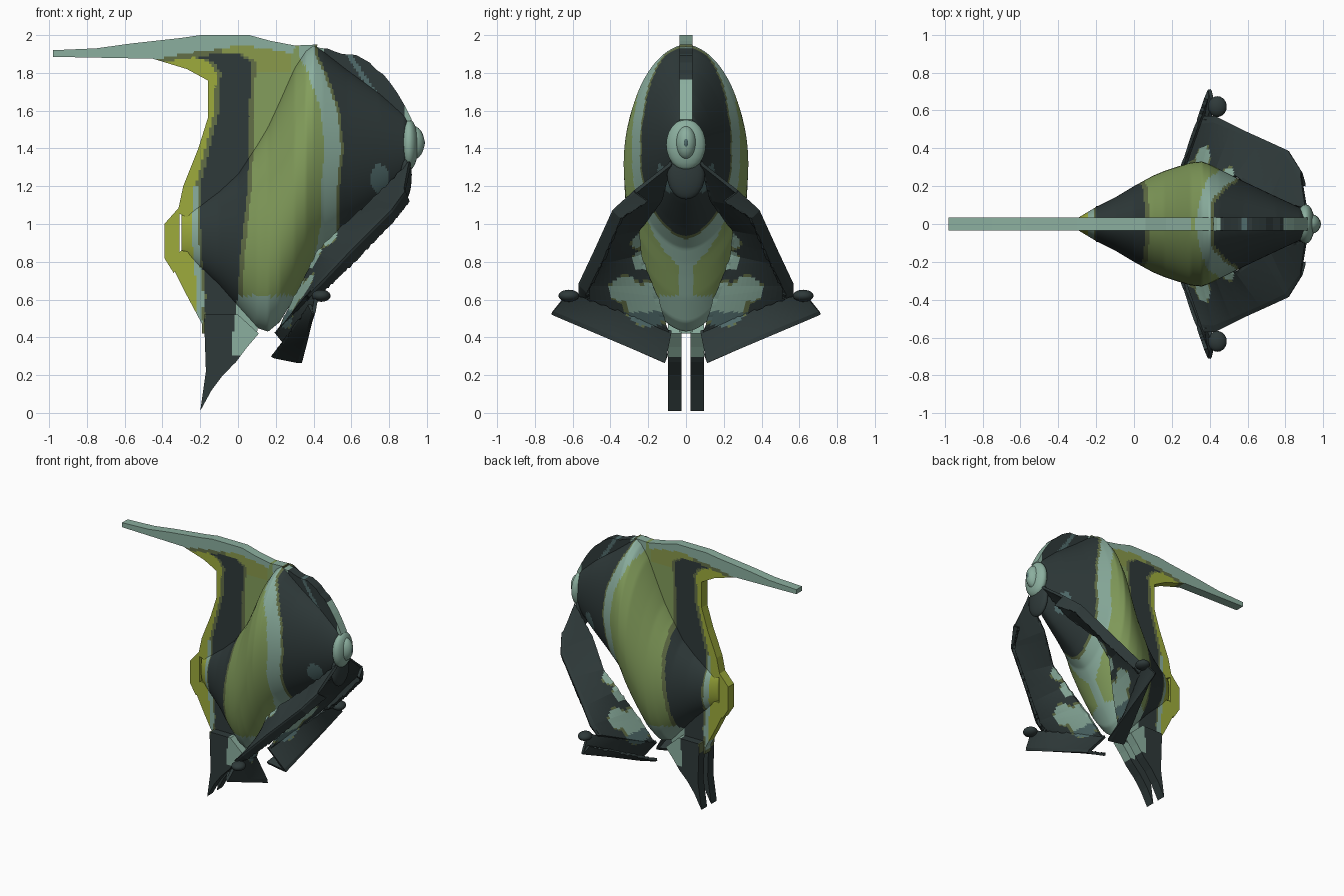
import bpy, bmesh, math, random
from mathutils import Vector

random.seed(4)
if "Cube" in bpy.data.objects:
    bpy.data.objects.remove(bpy.data.objects["Cube"])


# Colours
def material(name, rgb):
    mat = bpy.data.materials.new(name)
    mat.use_nodes = True
    colour = [(c / 255) ** 2.2 for c in rgb] + [1]
    mat.diffuse_color = colour
    mat.node_tree.nodes["Principled BSDF"].inputs["Base Color"].default_value = colour
    return mat


MATS = [material("charcoal", (50, 60, 60)), material("leaf green", (130, 156, 92)),
        material("pale teal", (138, 173, 157)), material("yellow green", (156, 170, 62)),
        material("dull olive", (98, 110, 72)), material("slate blue", (82, 108, 108)),
        material("moss green", (136, 152, 76))]
DARK, GREEN, TEAL, YELLOW, OLIVE, SLATE, MOSS = range(7)


def lerp(table, t):
    """Piecewise linear lookup in rows of (key, value, ...)."""
    if t <= table[0][0]:
        return table[0][1:]
    for a, b in zip(table, table[1:]):
        if t <= b[0]:
            f = (t - a[0]) / (b[0] - a[0])
            return tuple(p + (q - p) * f for p, q in zip(a[1:], b[1:]))
    return table[-1][1:]


# Stripe edges by height: start of dark band, end of dark band, end of green band
STRIPES = [(.4, -.18, -.03, .12), (.62, -.17, 0, .3), (.8, -.19, .01, .4), (1, -.2, .03, .44),
           (1.2, -.2, .05, .44), (1.4, -.15, .06, .46), (1.6, -.1, .06, .44),
           (1.8, -.09, .07, .37), (1.86, -.13, .07, .34), (1.9, -.27, .0, .32)]
# Lower edge of the pale top rim of the dorsal fin
RIM = [(-.5, 1.86), (-.35, 1.89), (-.15, 1.92), (0, 1.945), (.15, 1.93), (.3, 1.9)]


def stripes(p):
    x, y, z = p
    d, g, t = lerp(STRIPES, z)
    rim = lerp(RIM, x)[0]
    if math.hypot((x - .75) / .05, (z - 1.24) / .075) < 1 and abs(y) > .04:
        return SLATE
    if x < .3 and z > rim:
        return TEAL
    if x < .05 and z > min(rim - .025, 1.9):
        return MOSS if x > -.08 else OLIVE
    if z < .62 and x > g:
        return TEAL
    edge, wide = (TEAL, .045) if z < 1.2 else (OLIVE, .025)
    green = MOSS if z > 1.8 and x < .28 else GREEN
    bands = [(d - wide, YELLOW), (d - .012, edge), (d, OLIVE), (g, DARK), (g + .022, OLIVE),
             (t, green), (t + .085, TEAL), (t + .1, OLIVE)]
    return next((c for end, c in bands if x < end), DARK)


FIN_PATCHES = [(.28, .2, .59, .125), (.37, .33, .66, .075), (.49, .25, .92, .05),
               (.41, .23, .82, .06)]


def fin_paint(p):
    q = Vector((p.x, abs(p.y), p.z))
    d = min((q - Vector(c[:3])).length / c[3] for c in FIN_PATCHES)
    if d < 1.1 and q.z < .54:
        return SLATE
    return TEAL if d < 1 else OLIVE if d < 1.12 else DARK


def crest_paint(p):
    on_rim = abs(p.y) < .034
    if p.x < .45 or p.x > (.79 if on_rim else .885):
        return TEAL
    return SLATE if math.sin(p.x * 45 + p.z * 30) > .75 else DARK


def finish(name, bm, paint, smooth=False):
    bmesh.ops.recalc_face_normals(bm, faces=bm.faces)
    for f in bm.faces:
        f.material_index = paint(f.calc_center_median())
        f.smooth = smooth
    mesh = bpy.data.meshes.new(name)
    bm.to_mesh(mesh)
    bm.free()
    for m in MATS:
        mesh.materials.append(m)
    ob = bpy.data.objects.new(name, mesh)
    bpy.context.collection.objects.link(ob)
    return ob


def mirror(ob):
    mod = ob.modifiers.new("Mirror", "MIRROR")
    mod.use_axis = (False, True, False)


def plate(name, profile, y0, y1, paint, step=.014):
    """Upright plate from an x-z outline, cut into fine cells for the stripes."""
    bm = bmesh.new()
    face = bm.faces.new([bm.verts.new((x, y0, z)) for x, z in profile])
    out = bmesh.ops.extrude_face_region(bm, geom=[face])
    for v in out["geom"]:
        if isinstance(v, bmesh.types.BMVert):
            v.co.y = y1
    bmesh.ops.triangulate(bm, faces=bm.faces)
    for axis in (0, 2):
        lo = min(v.co[axis] for v in bm.verts)
        hi = max(v.co[axis] for v in bm.verts)
        normal = [0, 0, 0]
        normal[axis] = 1
        for i in range(1, int((hi - lo) / step) + 1):
            at = [0, 0, 0]
            at[axis] = lo + i * step
            bmesh.ops.bisect_plane(bm, geom=bm.verts[:] + bm.edges[:] + bm.faces[:],
                                   plane_co=at, plane_no=normal)
    return finish(name, bm, paint)


def sheet(name, rows, thick, along, across, rough):
    """Thin mirrored sheet lofted through rows of points."""
    def sample(row, t):
        return lerp([(i / (len(row) - 1), *p) for i, p in enumerate(row)], t)
    bm = bmesh.new()
    grid = []
    for i in range(along + 1):
        cross = [sample(r, i / along) for r in rows]
        grid.append([bm.verts.new(Vector(sample(cross, j / across))) for j in range(across + 1)])
        for v in (grid[-1][0], grid[-1][-1]):
            v.co.z += random.uniform(-rough, rough)
    for a, b in zip(grid, grid[1:]):
        for j in range(across):
            bm.faces.new((a[j], a[j + 1], b[j + 1], b[j]))
    ob = finish(name, bm, fin_paint)
    mod = ob.modifiers.new("Thickness", "SOLIDIFY")
    mod.thickness = thick
    mod.offset = 0
    mirror(ob)


def ball(name, centre, radii, colour):
    bm = bmesh.new()
    bmesh.ops.create_uvsphere(bm, u_segments=20, v_segments=12, radius=1)
    for v in bm.verts:
        v.co = [c + r * k for c, r, k in zip(centre, radii, v.co)]
    return finish(name, bm, lambda p: colour, True)


# Body: rounded rings along x (x, bottom, top, half width)
BODY = [(-.3, .84, 1.06, .03), (-.2, .76, 1.11, .09), (-.1, .67, 1.18, .14), (0, .56, 1.27, .2),
        (.1, .45, 1.42, .255), (.16, .43, 1.52, .28), (.22, .48, 1.65, .3), (.3, .61, 1.83, .325),
        (.36, .72, 1.92, .33), (.4, .79, 1.95, .315), (.45, .87, 1.92, .29), (.58, .98, 1.82, .225),
        (.75, 1.11, 1.7, .145), (.88, 1.22, 1.59, .085), (.92, 1.3, 1.53, .05)]
bm = bmesh.new()
rings, COUNT, SIDES = [], 150, 88
for i in range(COUNT + 1):
    x = -.3 + 1.22 * i / COUNT
    lo, hi, w = lerp(BODY, x)
    rings.append([bm.verts.new((x, w * math.sin(a) * abs(math.sin(a)) ** .1,
                                (lo + hi) / 2 + (hi - lo) / 2 * math.cos(a)))
                  for a in (math.tau * k / SIDES for k in range(SIDES))])
for a, b in zip(rings, rings[1:]):
    for k in range(SIDES):
        n = (k + 1) % SIDES
        bm.faces.new((a[k], a[n], b[n], b[k]))
bm.faces.new(rings[0])
bm.faces.new(rings[-1])
finish("body", bm, stripes, True)

# Fins on the centre line
plate("dorsal_fin", [(-.98, 1.885), (-.98, 1.92), (-.75, 1.93), (-.57, 1.955), (-.3, 1.985),
                     (-.2, 2), (.06, 2), (.17, 1.97), (.3, 1.945), (.42, 1.95), (.4, 1.7),
                     (.2, 1.45), (0, 1.12), (-.24, 1.02), (-.32, 1.06), (-.29, 1.2), (-.21, 1.4),
                     (-.16, 1.56), (-.16, 1.76), (-.27, 1.82), (-.45, 1.875)],
      -.035, .035, stripes)
plate("tail_fin", [(-.31, 1.09), (-.39, 1), (-.39, .82), (-.34, .74), (-.31, .82)],
      -.035, .035, lambda p: YELLOW)
plate("anal_fin", [(-.3, .86), (-.36, .8), (-.27, .62), (-.19, .47), (-.19, .42), (.1, .42),
                   (.12, .55), (-.1, .74), (-.25, .85)], -.035, .035, stripes)
crest = [(.4 + .52 * t, 1.95 - .13 * t - .26 * t ** 4 + random.uniform(-.012, .012))
         for t in (i / 14 for i in range(15))]
plate("crest", crest + [(.88, 1.5), (.6, 1.75), (.42, 1.88)], -.035, .035, crest_paint)

# Paired lower fins
mirror(plate("pelvic_fin", [(-.2, .01), (-.14, .12), (-.08, .2), (-.01, .27), (.05, .35),
                            (.11, .42), (0, .52), (-.18, .52), (-.17, .22)], .025, .095,
             lambda p: stripes(p) if p.z > .3 else DARK))
# Rows run along the inner edge, the outer edge and the turned-under lip
sheet("pectoral_fin",
      [[(.91, .08, 1.32), (.72, .13, 1.13), (.54, .25, .97), (.42, .24, .84), (.31, .15, .62),
        (.21, .09, .42)],
       [(.88, .27, 1.17), (.81, .38, 1.07), (.59, .48, .85), (.43, .56, .68), (.37, .56, .62)],
       [(.9, .2, 1.12), (.83, .34, 1.03), (.61, .44, .8), (.44, .52, .64), (.37, .52, .6)]],
      .02, 60, 32, .008)
sheet("folded_fin",
      [[(.2, .08, .43), (.42, .62, .64)], [(.33, .11, .27), (.4, .71, .53)],
       [(.18, .1, .3), (.38, .66, .57)]], .02, 36, 24, .006)
mirror(ball("fin_tip", (.44, .62, .62), (.05, .055, .032), DARK))

# Head
ball("chin", (.885, 0, 1.26), (.035, .1, .13), DARK)
ball("snout", (.905, 0, 1.42), (.05, .105, .135), TEAL)
ball("muzzle", (.925, 0, 1.43), (.062, .055, .09), TEAL)
ball("mouth", (.98, 0, 1.43), (.009, .012, .025), SLATE)
